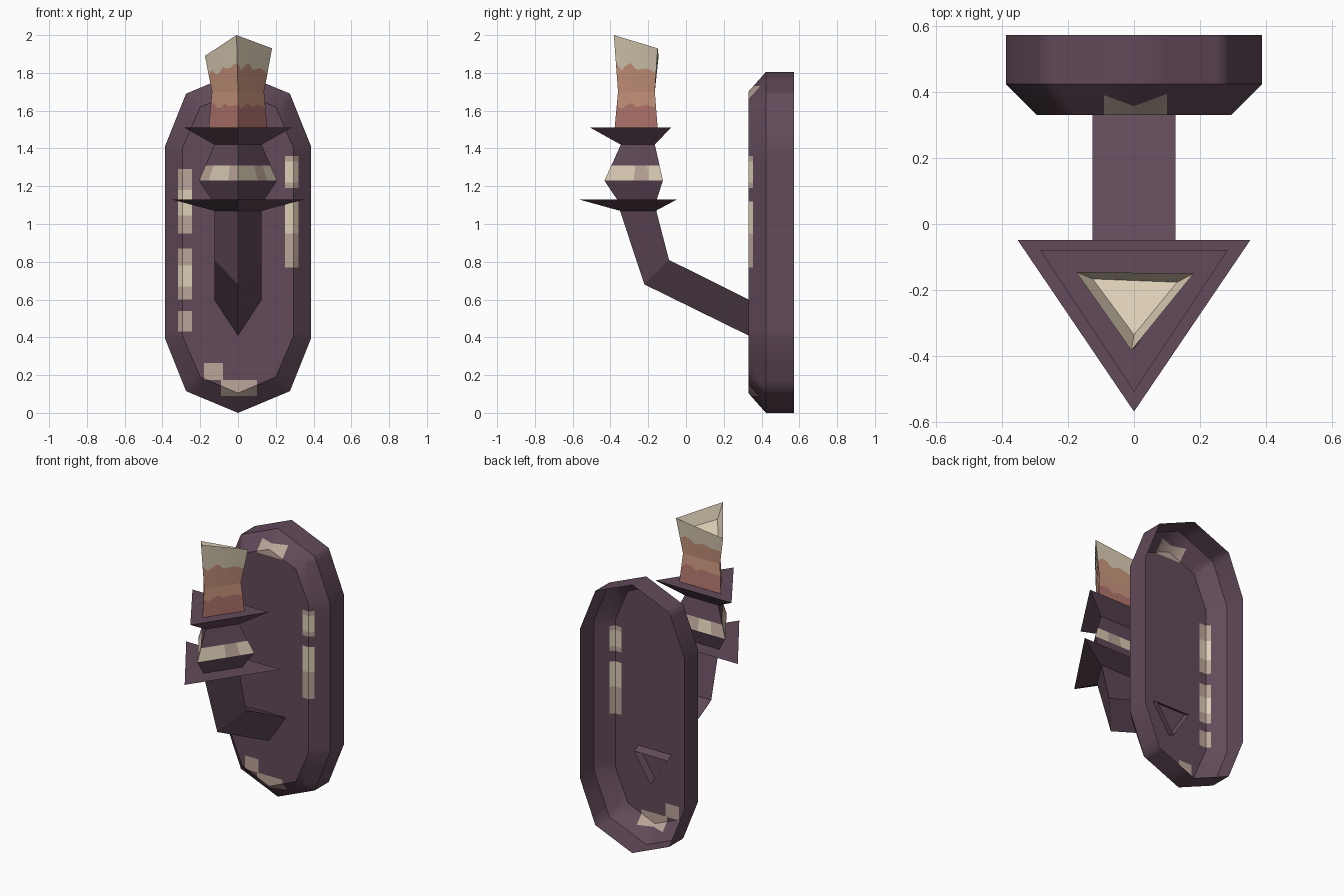
import bpy, bmesh, math
from mathutils import Vector

if "Cube" in bpy.data.objects:
    bpy.data.objects.remove(bpy.data.objects["Cube"])


def material(name, rgb):
    m = bpy.data.materials.new(name)
    m.diffuse_color = (*rgb, 1)
    m.use_nodes = True
    m.node_tree.nodes["Principled BSDF"].inputs["Base Color"].default_value = m.diffuse_color
    return m


PURPLE, CREAM, TAUPE, ORANGE, PINK = range(5)
MATS = [material("dark_plum", (0.122, 0.069, 0.102)),
        material("pale_cream", (0.72, 0.62, 0.47)),
        material("worn_taupe", (0.50, 0.38, 0.32)),
        material("flame_orange", (0.60, 0.31, 0.21)),
        material("flame_pink", (0.45, 0.18, 0.155))]


def finish(name, bm):
    me = bpy.data.meshes.new(name)
    bm.to_mesh(me)
    bm.free()
    for m in MATS:
        me.materials.append(m)
    ob = bpy.data.objects.new(name, me)
    bpy.context.collection.objects.link(ob)
    return ob


def bridge(bm, a, b, mat=lambda i: PURPLE):
    """Join two closed vertex rings with quads."""
    n = len(a)
    for i in range(n):
        j = (i + 1) % n
        bm.faces.new((a[i], a[j], b[j], b[i])).material_index = mat(i)


def ring(bm, pts):
    return [bm.verts.new(p) for p in pts]


def tri(half, back, front, z, n=1):
    """Triangle pointing to -y, each side split into n pieces."""
    c = [Vector((-half, back, z)), Vector((0, front, z)), Vector((half, back, z))]
    return split(c, n)


def split(c, n):
    return [c[k].lerp(c[(k + 1) % 3], i / n) for k in range(3) for i in range(n)]


# --- wall plate: open-backed shell with a bevelled front
def outline(half, y):
    right = [(x, z) for x, z in half]
    left = [(-x, z) for x, z in reversed(half[1:-1])]
    return [(x, y, z) for x, z in right + left]


OUTER = [(0, 0), (.275, .115), (.387, .395), (.387, 1.41), (.275, 1.69), (0, 1.805)]
INNER = [(0, .105), (.2, .19), (.295, .41), (.295, 1.40), (.2, 1.62), (0, 1.70)]
bm = bmesh.new()
r = [ring(bm, outline(OUTER, .572)), ring(bm, outline(OUTER, .423)),
     ring(bm, outline(INNER, .33))]
bridge(bm, r[0], r[1])
bridge(bm, r[1], r[2])
bm.faces.new(r[2])
bmesh.ops.recalc_face_normals(bm, faces=bm.faces)
if max(bm.faces, key=lambda f: len(f.verts)).normal.y > 0:
    bmesh.ops.reverse_faces(bm, faces=bm.faces)
for e in bm.edges:
    a, b = e.verts
    if abs(a.co.y - b.co.y) < 1e-4:
        e.smooth = False      # crisp rims, soft outline

# worn patches cut into the shell: x0, x1, z0, z1, colour
L, R = (-.317, -.244), (.25, .32)
PATCHES = [(*L, .95, 1.045, TAUPE), (*L, 1.045, 1.18, CREAM), (*L, 1.18, 1.29, TAUPE),
           (*L, .60, .67, TAUPE), (*L, .67, .78, CREAM), (*L, .78, .87, TAUPE),
           (*L, .43, .54, TAUPE),
           (*R, 1.19, 1.22, TAUPE), (*R, 1.22, 1.33, CREAM), (*R, 1.33, 1.36, TAUPE),
           (*R, .77, .95, TAUPE), (*R, .95, 1.12, CREAM),
           (-.18, -.08, .175, .265, TAUPE), (-.09, .10, .09, .175, TAUPE),
           (-.09, .10, 1.655, 1.73, TAUPE)]


def cut(co, no):
    bmesh.ops.bisect_plane(bm, geom=bm.verts[:] + bm.edges[:] + bm.faces[:],
                           plane_co=co, plane_no=no, dist=1e-5)


for x in sorted({v for p in PATCHES for v in p[:2]}):
    cut((x, 0, 0), (1, 0, 0))
for z in sorted({v for p in PATCHES for v in p[2:4]}):
    cut((0, 0, z), (0, 0, 1))
for f in bm.faces:
    f.smooth = True
    c = f.calc_center_median()
    for x0, x1, z0, z1, m in PATCHES:
        if x0 < c.x < x1 and z0 < c.z < z1 and c.y < .42:
            f.material_index = m
finish("wall_plate", bm)

# --- bent triangular arm, open where it pokes through the plate
bm = bmesh.new()
ARM = [(.375, .578, .375, .388), (-.09, .81, -.22, .68), (-.16, 1.08, -.353, 1.08)]
rs = [ring(bm, [(-.125, yb, zb), (0, yf, zf), (.125, yb, zb)]) for yb, zb, yf, zf in ARM]
for a, b in zip(rs, rs[1:]):
    bridge(bm, a, b)
bmesh.ops.recalc_face_normals(bm, faces=bm.faces)
finish("arm", bm)


# --- two flared triangular drip trays
def tray(name, low, high):
    bm = bmesh.new()
    a, b = ring(bm, tri(*low)), ring(bm, tri(*high))
    bridge(bm, a, b)
    bm.faces.new(a)
    bm.faces.new(b)
    bmesh.ops.recalc_face_normals(bm, faces=bm.faces)
    finish(name, bm)


tray("lower_tray", (.125, -.16, -.35, 1.07), (.352, -.048, -.567, 1.13))
tray("upper_tray", (.125, -.165, -.345, 1.42), (.283, -.08, -.507, 1.51))

# --- knob between the trays, with a worn band above its widest line
bm = bmesh.new()
KNOB = [(.14, -.155, -.365, 1.13), (.207, -.122, -.432, 1.23),
        (.172, -.14, -.395, 1.31), (.125, -.165, -.345, 1.42)]
rs = [ring(bm, tri(*k, n=4)) for k in KNOB]
BAND = [TAUPE, CREAM, CREAM, TAUPE, CREAM, CREAM, TAUPE, CREAM,
        CREAM, TAUPE, CREAM, TAUPE]
for k in range(3):
    bridge(bm, rs[k], rs[k + 1], (lambda i: BAND[i]) if k == 1 else (lambda i: PURPLE))
bmesh.ops.recalc_face_normals(bm, faces=bm.faces)
finish("knob", bm)

# --- waisted candle with wavy colour bands and a hollow slanted top
bm = bmesh.new()
N = 8
base = tri(.155, -.15, -.378, 1.505, N)
waist = tri(.138, -.165, -.36, 1.70, N)
crown = [Vector((-.175, -.145, 1.89)), Vector((-.008, -.382, 2.0)), Vector((.18, -.15, 1.93))]
top = split(crown, N)


def row(v, wave=0):
    pts = []
    for i in range(3 * N):
        t = v + wave * math.sin(i * 1.9) * (.6 + .4 * math.sin(i * .8))
        pts.append(base[i].lerp(waist[i], t) if v <= 1 else waist[i].lerp(top[i], t - 1))
    return ring(bm, pts)


rows = [row(0), row(.62, .1), row(1), row(1.48, .1), row(2)]
for a, b, m in zip(rows, rows[1:], (PINK, ORANGE, ORANGE, CREAM)):
    bridge(bm, a, b, lambda i: m)
floor = ring(bm, split([Vector((-.125, -.166, 1.83)), Vector((0, -.335, 1.90)),
                        Vector((.13, -.176, 1.86))], N))
bridge(bm, rows[-1], floor, lambda i: CREAM)
bm.faces.new(floor).material_index = CREAM
bmesh.ops.recalc_face_normals(bm, faces=bm.faces)
finish("candle", bm)
